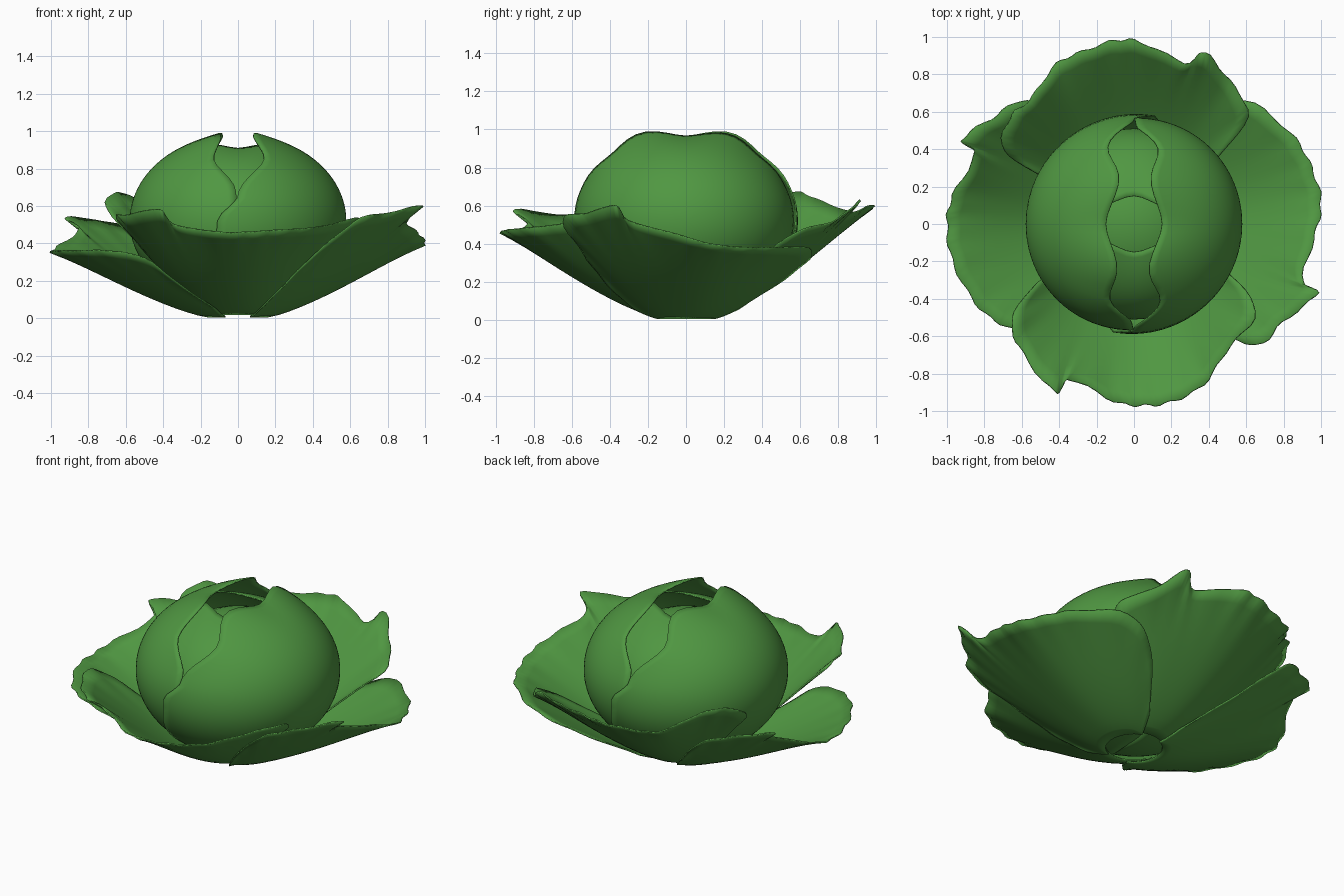
import bpy, bmesh, math
from mathutils import Vector

if "Cube" in bpy.data.objects:
    bpy.data.objects.remove(bpy.data.objects["Cube"])

green = bpy.data.materials.new("leaf_green")
green.diffuse_color = (0.08, 0.31, 0.054, 1)
green.use_nodes = True
green.node_tree.nodes["Principled BSDF"].inputs["Base Color"].default_value = green.diffuse_color


def spline(pts, n):
    """Catmull-Rom samples through open control points."""
    p = [Vector(q) for q in pts]
    p = [p[0] * 2 - p[1]] + p + [p[-1] * 2 - p[-2]]
    out = []
    for k in range(n + 1):
        f = k / n * (len(p) - 3)
        i = min(int(f), len(p) - 4)
        t = f - i
        a, b, c, d = p[i:i + 4]
        out.append(0.5 * (2 * b + (c - a) * t + (2 * a - 5 * b + 4 * c - d) * t * t
                          + (3 * b - a - 3 * c + d) * t ** 3))
    return out


def sheet(name, rows):
    """Thin smooth leaf from a grid of points."""
    bm = bmesh.new()
    vs = [[bm.verts.new(v) for v in row] for row in rows]
    for r0, r1 in zip(vs, vs[1:]):
        for c in range(len(r0) - 1):
            bm.faces.new((r0[c], r0[c + 1], r1[c + 1], r1[c]))
    bmesh.ops.remove_doubles(bm, verts=bm.verts, dist=0.0005)
    me = bpy.data.meshes.new(name)
    bm.to_mesh(me)
    bm.free()
    me.materials.append(green)
    me.shade_smooth()
    ob = bpy.data.objects.new(name, me)
    bpy.context.collection.objects.link(ob)
    sol = ob.modifiers.new("thickness", 'SOLIDIFY')
    sol.thickness = 0.008
    sol.offset = 0
    return ob


def outer_leaf(name, rim, base_z):
    """Cupped open leaf: a small base arc lofted out to a ragged rim."""
    edge = spline(rim, 72)
    # smoothed copy of the rim keeps the body of the leaf free of creases
    soft = list(edge)
    for _ in range(60):
        soft = [soft[0]] + [(a + b * 2 + c) / 4 for a, b, c
                            in zip(soft, soft[1:], soft[2:])] + [soft[-1]]
    rows = []
    for j in range(15):
        t = j / 14
        row = []
        for k, (e, s) in enumerate(zip(edge, soft)):
            p = s.lerp(e, t ** 5)
            b = Vector((s.x, s.y, 0)).normalized() * 0.16
            ripple = 1 + 0.008 * t ** 8 * math.sin(k * 1.4)
            row.append(Vector(((b.x + (p.x - b.x) * t) * ripple,
                               (b.y + (p.y - b.y) * t) * ripple,
                               base_z + (p.z - base_z) * t ** 1.3)))
        rows.append(row)
    return sheet(name, rows)


# (angle, rim offset, rim flare) round a head leaf: back, over the top, front, under
HEAD_RIM = [(-90, 0, 1), (-30, .03, 1), (0, 0, 1), (20, .01, 1), (47, .13, 1.035),
            (67, .09, 1.085), (90, .15, 1.0), (113, .08, 1.085), (134, .14, 1.035),
            (163, 0, 1), (180, -.11, 1), (210, -.15, 1), (270, 0, 1)]


def rim_at(b):
    for (a0, x0, m0), (a1, x1, m1) in zip(HEAD_RIM, HEAD_RIM[1:]):
        if a0 <= b <= a1:
            t = (b - a0) / (a1 - a0)
            t = t * t * (3 - 2 * t)
            return x0 + (x1 - x0) * t, m0 + (m1 - m0) * t


def head_leaf(name, turn, size):
    """Half shell of the head; its front edge laps over the opposite leaf."""
    rx, ry, rz = 0.575 * size, 0.575 * size, 0.46 * size
    rows = []
    for j in range(21):
        t = j / 20
        row = []
        for k in range(73):
            deg = -90 + 5 * k
            b = math.radians(deg)
            off, flare = rim_at(deg)
            a = t * math.acos(off / rx)
            lap = 1 + t * t * (0.02 if math.cos(b) < 0 else -0.02) * abs(math.cos(b))
            m = (1 + (flare - 1) * t ** 5) * lap
            row.append((rx * math.cos(a), ry * math.sin(a) * math.cos(b) * m,
                        rz * math.sin(a) * math.sin(b) * m + 0.52))
        rows.append(row)
    ob = sheet(name, rows)
    ob.rotation_euler.z = math.radians(turn)


# Open outer leaves: front and back sit inside the left and right ones
outer_leaf("outer_leaf_front", [
    (-.24, -.12, .07), (-.5, -.3, .36), (-.65, -.5, .54), (-.6, -.68, .55), (-.42, -.9, .58),
    (-.34, -.83, .5), (-.1, -.95, .46), (.05, -.97, .46), (.2, -.95, .47), (.37, -.86, .48),
    (.5, -.67, .5), (.65, -.47, .53), (.5, -.26, .36), (.24, -.12, .07)], .02)
outer_leaf("outer_leaf_back", [
    (.24, .12, .07), (.45, .36, .3), (.61, .58, .46), (.5, .78, .52), (.37, .92, .63),
    (.28, .86, .56), (.04, .97, .6), (-.1, .98, .59), (-.28, .92, .57), (-.42, .85, .57),
    (-.55, .67, .64), (-.66, .57, .67), (-.7, .4, .58), (-.5, .26, .38), (-.24, .12, .07)], .02)
outer_leaf("outer_leaf_left", [
    (-.12, .26, .06), (-.32, .5, .24), (-.57, .66, .47), (-.75, .57, .52), (-.92, .45, .54),
    (-.85, .37, .47), (-.97, .15, .38), (-1, 0, .35), (-.97, -.2, .36), (-.85, -.42, .36),
    (-.7, -.54, .36), (-.5, -.57, .32), (-.3, -.44, .17), (-.12, -.25, .05)], .008)
outer_leaf("outer_leaf_right", [
    (.12, -.26, .05), (.24, -.4, .17), (.42, -.54, .35), (.65, -.65, .53), (.8, -.52, .56),
    (.98, -.37, .6), (.9, -.3, .52), (.97, -.05, .45), (1, .12, .4), (.95, .3, .38),
    (.85, .47, .38), (.6, .66, .37), (.36, .58, .26), (.12, .28, .06)], .008)

# Closed head: two pairs of wrapping leaves around a core
head_leaf("head_leaf_right", 0, 1)
head_leaf("head_leaf_left", 180, 1)
head_leaf("inner_leaf_back", 90, .88)
head_leaf("inner_leaf_front", 270, .88)

bpy.ops.mesh.primitive_uv_sphere_add(segments=32, ring_count=16, radius=1, location=(0, 0, .52))
core = bpy.context.object
core.name = "head_core"
core.scale = (.42, .42, .35)
core.data.materials.append(green)
core.data.shade_smooth()
